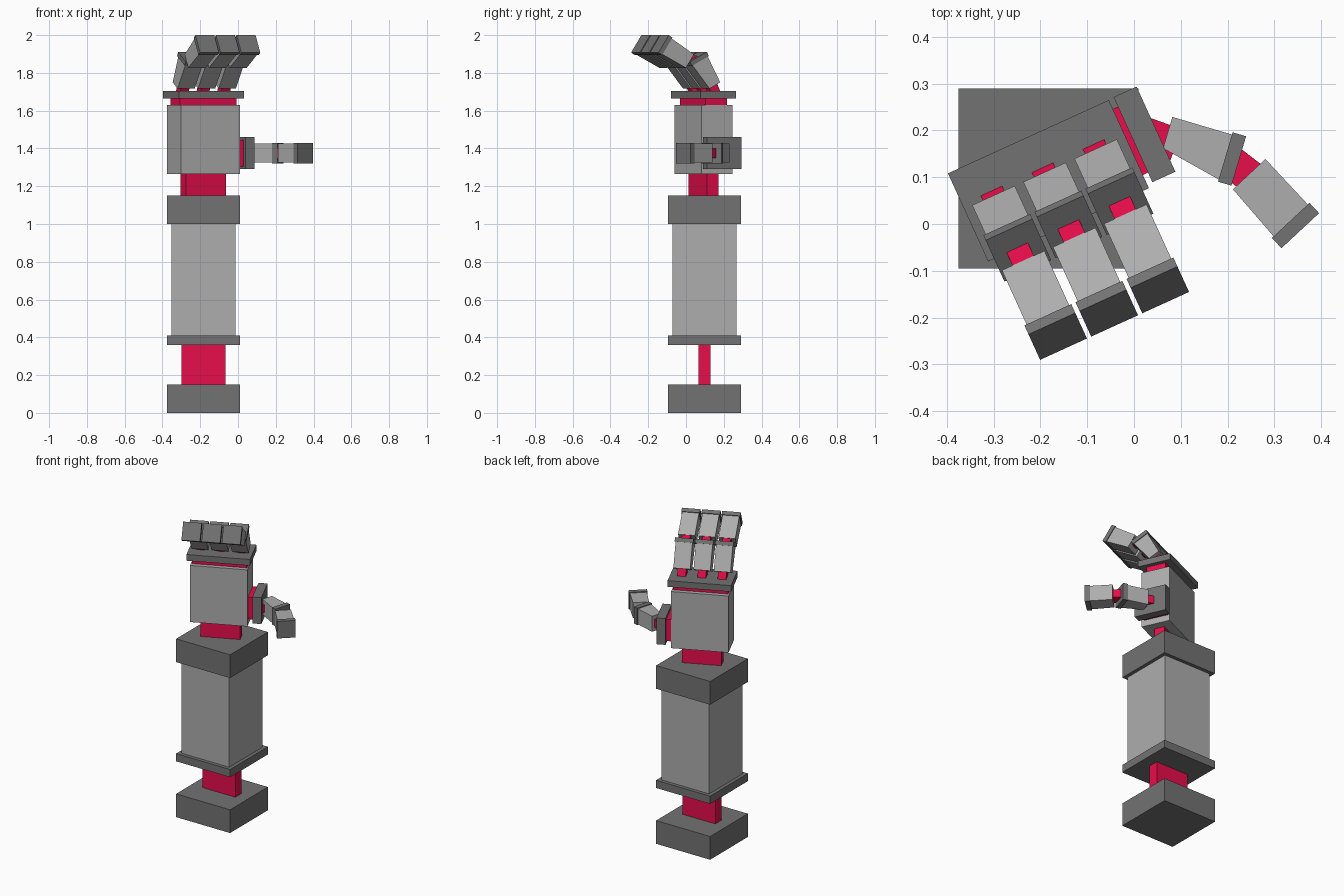
import bpy, bmesh
from math import sin, cos, radians
from mathutils import Matrix, Vector

if "Cube" in bpy.data.objects:
    bpy.data.objects.remove(bpy.data.objects["Cube"])


def material(name, rgb):
    m = bpy.data.materials.new(name)
    m.diffuse_color = (*rgb, 1)
    m.use_nodes = True
    m.node_tree.nodes["Principled BSDF"].inputs["Base Color"].default_value = m.diffuse_color
    return m


LIGHT = material("light_grey", (0.42, 0.42, 0.42))
DARK = material("dark_grey", (0.17, 0.17, 0.17))
RED = material("red_joint", (0.80, 0.004, 0.07))

I = Matrix.Identity(4)
ARM = Matrix.Translation((-0.1825, 0.0975, 0))
HAND = Matrix.Translation((-0.183, 0.0925, 0)) @ Matrix.Rotation(radians(24.5), 4, 'Z')


def prism(name, profile, width, frame, mat):
    """Extrude a (y, z) profile symmetrically along the x axis of a frame."""
    bm = bmesh.new()
    face = bm.faces.new([bm.verts.new((-width / 2, y, z)) for y, z in profile])
    ext = bmesh.ops.extrude_face_region(bm, geom=[face])["geom"]
    bmesh.ops.translate(bm, vec=(width, 0, 0),
                        verts=[v for v in ext if isinstance(v, bmesh.types.BMVert)])
    bmesh.ops.recalc_face_normals(bm, faces=bm.faces)
    mesh = bpy.data.meshes.new(name)
    bm.to_mesh(mesh)
    bm.free()
    mesh.materials.append(mat)
    ob = bpy.data.objects.new(name, mesh)
    ob.matrix_world = frame
    bpy.context.collection.objects.link(ob)
    return ob


def box(name, frame, w, d, z0, z1, mat, x=0, y=0):
    prof = [(y - d / 2, z0), (y + d / 2, z0), (y + d / 2, z1), (y - d / 2, z1)]
    return prism(name, prof, w, frame @ Matrix.Translation((x, 0, 0)), mat)


def axes(origin, side, back, along):
    m = Matrix((side, back, along)).transposed().to_4x4()
    m.translation = Vector(origin)
    return m


def segment(name, frame, length, cap, base):
    """Digit segment: straight back, tapered inner side, dark end cap."""
    prism(name, [(0, 0), (0, length), (-0.10, length), (-base, 0)], 0.10, frame, LIGHT)
    box(name + "_cap", frame, 0.11, 0.11, length, length + cap, DARK, y=-0.05)


def joint(name, parent, p, q, side, w, d):
    p, q, side = Vector(p), Vector(q), Vector(side)
    along = (q - p).normalized()
    box(name, parent @ axes(p, side, along.cross(side), along), w, d, 0, (q - p).length, RED)


# Forearm stack
box("base_block", ARM, 0.385, 0.385, 0, 0.15, DARK)
box("lower_arm_joint", ARM, 0.235, 0.065, 0.15, 0.36, RED)
box("forearm_collar", ARM, 0.385, 0.385, 0.36, 0.41, DARK)
box("forearm", ARM, 0.34, 0.34, 0.41, 1.0, LIGHT)
box("forearm_top_block", ARM, 0.385, 0.385, 1.0, 1.15, DARK)

# Turned hand
box("wrist_joint", HAND, 0.235, 0.065, 1.15, 1.265, RED)
box("palm", HAND, 0.341, 0.18, 1.265, 1.63, LIGHT)
box("knuckle_joint", HAND, 0.327, 0.125, 1.63, 1.665, RED)
box("knuckle_plate", HAND, 0.378, 0.207, 1.665, 1.705, DARK)


# Three curled fingers
def finger_frame(u, v, z, tilt):
    t = radians(tilt)
    return HAND @ axes((u, v, z), (1, 0, 0), (0, cos(t), sin(t)), (0, -sin(t), cos(t)))


for i, u in enumerate((-0.12, 0, 0.12), 1):
    n = f"finger_{i}"
    joint(n + "_base_joint", HAND, (u, 0.008, 1.695), (u, -0.022, 1.76), (1, 0, 0), 0.05, 0.05)
    segment(n + "_lower", finger_frame(u, 0.02, 1.75, 28), 0.155, 0.025, 0.07)
    joint(n + "_middle_joint", HAND, (u, -0.09, 1.86), (u, -0.175, 1.88), (1, 0, 0), 0.05, 0.05)
    segment(n + "_upper", finger_frame(u, -0.133, 1.898, 57), 0.155, 0.025, 0.085)


# Thumb
def thumb_frame(x, y, angle):
    a = radians(angle)
    return axes((x, y, 1.375), (0, 0, -1), (-sin(a), cos(a), 0), (cos(a), sin(a), 0))


box("thumb_side_joint", HAND, 0.05, 0.155, 1.305, 1.445, RED, x=0.185, y=0.005)
box("thumb_plate", HAND, 0.054, 0.20, 1.29, 1.46, DARK, x=0.228, y=0.005)
joint("thumb_base_joint", I, (0.02, 0.195, 1.375), (0.09, 0.17, 1.375), (0, 0, -1), 0.05, 0.07)
segment("thumb_lower", thumb_frame(0.082, 0.229, -16.5), 0.133, 0.03, 0.07)
joint("thumb_middle_joint", I, (0.205, 0.135, 1.375), (0.27, 0.085, 1.375), (0, 0, -1), 0.05, 0.07)
segment("thumb_upper", thumb_frame(0.281, 0.139, -47), 0.133, 0.03, 0.095)
